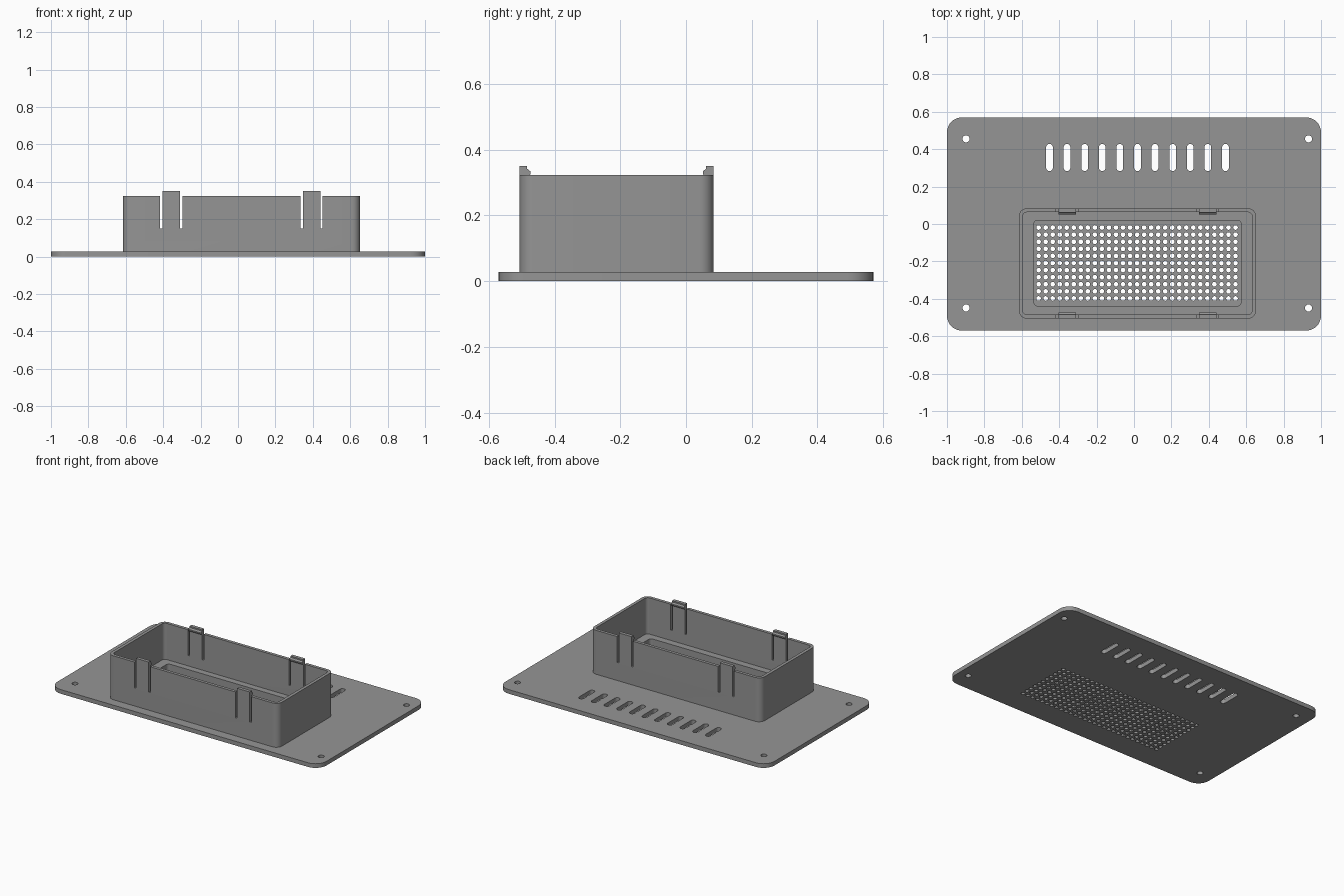
import bpy, bmesh, math
from mathutils import Vector

cube = bpy.data.objects.get("Cube")
if cube:
    bpy.data.objects.remove(cube, do_unlink=True)

grey = bpy.data.materials.new("mid_grey")
grey.use_nodes = True
COLOUR = (0.3, 0.3, 0.3, 1)
grey.diffuse_color = COLOUR
grey.node_tree.nodes["Principled BSDF"].inputs["Base Color"].default_value = COLOUR


def rounded(x0, x1, y0, y1, r, seg=8):
    """Outline of a rectangle with rounded corners."""
    pts = []
    corners = ((x1 - r, y1 - r), (x0 + r, y1 - r), (x0 + r, y0 + r), (x1 - r, y0 + r))
    for q, (cx, cy) in enumerate(corners):
        for i in range(seg + 1):
            a = (q + i / seg) * math.pi / 2
            p = Vector((cx + r * math.cos(a), cy + r * math.sin(a)))
            if not pts or (p - pts[-1]).length > 1e-5:
                pts.append(p)
    if (pts[0] - pts[-1]).length < 1e-5:
        pts.pop()
    return pts


def circle(cx, cy, r, n):
    return [Vector((cx + r * math.cos(i * math.tau / n), cy + r * math.sin(i * math.tau / n)))
            for i in range(n)]


def box(x0, x1, y0, y1):
    return [Vector(p) for p in ((x0, y0), (x1, y0), (x1, y1), (x0, y1))]


def prism(name, parts):
    """One object made of upright prisms, each given as (outline, bottom, top)."""
    bm = bmesh.new()
    for pts, z0, z1 in parts:
        face = bm.faces.new([bm.verts.new((p.x, p.y, z0)) for p in pts])
        top = bmesh.ops.extrude_face_region(bm, geom=[face])["geom"]
        bmesh.ops.translate(bm, vec=(0, 0, z1 - z0),
                            verts=[v for v in top if isinstance(v, bmesh.types.BMVert)])
    bmesh.ops.recalc_face_normals(bm, faces=bm.faces)
    return finish(name, bm)


def finish(name, bm):
    mesh = bpy.data.meshes.new(name)
    bm.to_mesh(mesh)
    bm.free()
    obj = bpy.data.objects.new(name, mesh)
    bpy.context.collection.objects.link(obj)
    mesh.materials.append(grey)
    return obj


def activate(obj):
    bpy.ops.object.select_all(action='DESELECT')
    obj.select_set(True)
    bpy.context.view_layer.objects.active = obj


def cut(obj, cutter):
    """Subtract the cutter, then discard it."""
    cutter.hide_render = True
    mod = obj.modifiers.new("cut", 'BOOLEAN')
    mod.operation = 'DIFFERENCE'
    mod.solver = 'EXACT'
    mod.object = cutter
    activate(obj)
    bpy.ops.object.modifier_apply(modifier=mod.name)
    bpy.data.objects.remove(cutter, do_unlink=True)


PLATE_TOP, LEDGE, RIM = 0.028, 0.08, 0.323
X0, X1, Y0, Y1 = -0.615, 0.652, -0.506, 0.084     # housing footprint
WALL = 0.021
CLIPS = ((-0.404, -0.31), (0.347, 0.441))

# Base plate with screw holes, vent slots and a perforated grille
plate = prism("base_plate", [(rounded(-1, 1, -0.57, 0.57, 0.08), 0, PLATE_TOP)])
holes = [circle(x, y, 0.019, 24) for x in (-0.898, 0.933) for y in (-0.449, 0.455)]
for i in range(11):
    x = -0.452 + i * 0.0941
    holes.append(rounded(x - 0.018, x + 0.018, 0.283, 0.428, 0.018))
for i in range(29):
    for j in range(11):
        holes.append(circle(-0.51 + i * 0.0376, -0.398 + j * 0.0379, 0.0125, 12))
cut(plate, prism("plate_cutter", [(h, -0.1, 0.1) for h in holes]))

# Open housing: hollow above a ledge, with a recess down to the grille
housing = prism("housing", [(rounded(X0, X1, Y0, Y1, 0.042), 0.02, RIM)])
cut(housing, prism("cavity_cutter", [
    (rounded(X0 + WALL, X1 - WALL, Y0 + WALL, Y1 - WALL, 0.021), LEDGE, 0.5)]))
cut(housing, prism("recess_cutter", [(rounded(-0.535, 0.572, -0.438, 0.02, 0.02), -0.1, 0.2)]))

# Slits on either side of each clip, through both long walls
slits = []
for a, b in CLIPS:
    for x0, x1 in ((a - 0.012, a), (b, b + 0.012)):
        slits.append((box(x0, x1, -0.7, 0.3), 0.15, 0.5))
cut(housing, prism("slit_cutter", slits))

# Snap clips on the rim, hooks facing inward
HOOK = ((0, RIM), (0, 0.351), (0.023, 0.351), (0.023, 0.342), (0.033, 0.334),
        (0.033, 0.326), (0.028, 0.32), (WALL, 0.316), (WALL, RIM))
for side, y, sign in (("front", Y0, 1), ("back", Y1, -1)):
    for end, (a, b) in zip(("right", "left"), CLIPS):
        bm = bmesh.new()
        face = bm.faces.new([bm.verts.new((a, y + sign * d, z)) for d, z in HOOK])
        out = bmesh.ops.extrude_face_region(bm, geom=[face])["geom"]
        bmesh.ops.translate(bm, vec=(b - a, 0, 0),
                            verts=[v for v in out if isinstance(v, bmesh.types.BMVert)])
        bmesh.ops.recalc_face_normals(bm, faces=bm.faces)
        finish(f"{side}_{end}_clip", bm)

for obj in (plate, housing):
    activate(obj)
    bpy.ops.object.shade_smooth_by_angle(angle=math.radians(30))
